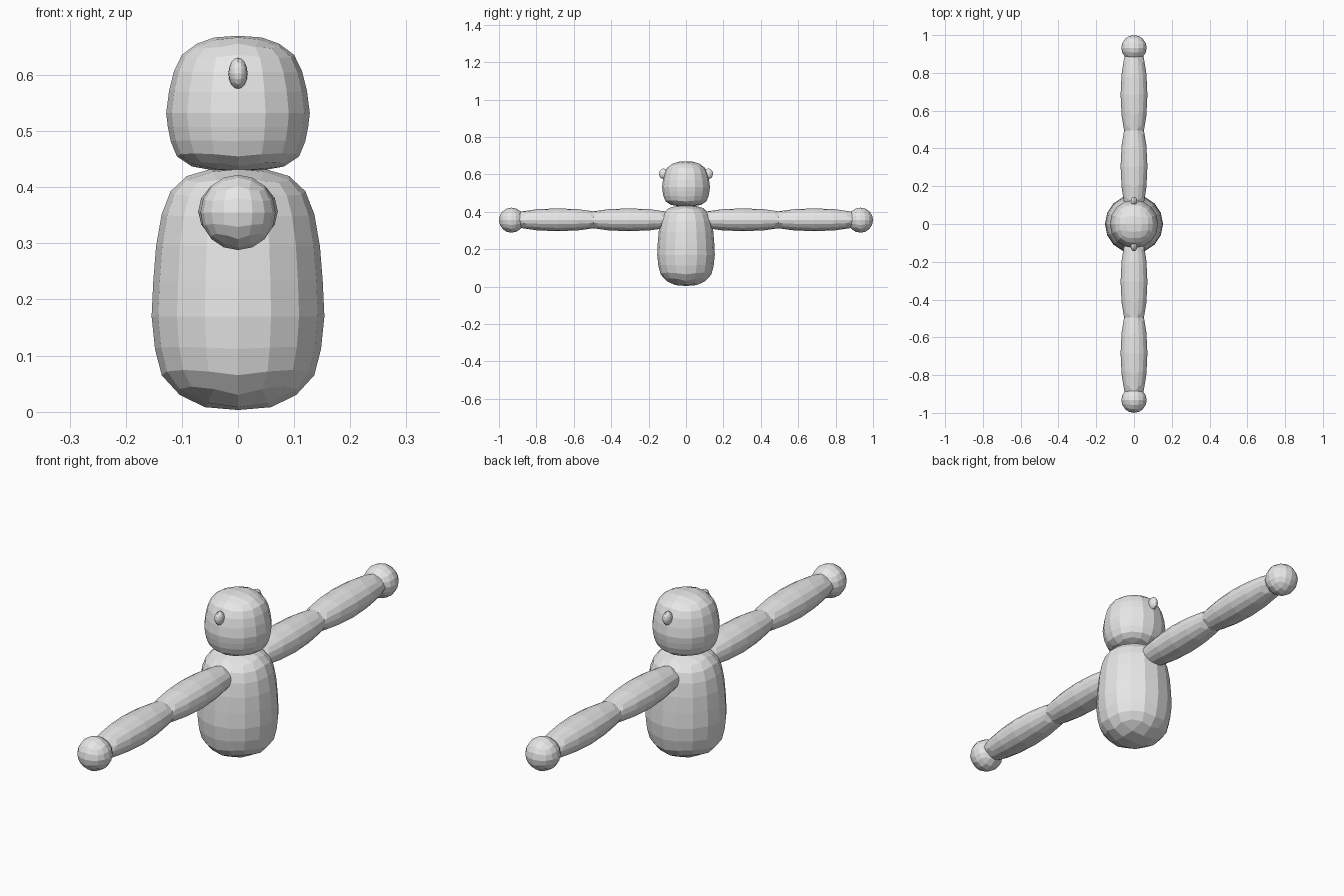
import bpy, bmesh
from math import pi, sin, cos
from mathutils import Matrix

if "Cube" in bpy.data.objects:
    bpy.data.objects.remove(bpy.data.objects["Cube"])

grey = bpy.data.materials.new("plain grey")
grey.diffuse_color = (0.8, 0.8, 0.8, 1)
grey.use_nodes = True
grey.node_tree.nodes["Principled BSDF"].inputs["Base Color"].default_value = grey.diffuse_color

# How far cube-corner columns slide along the profile, by ring counted from a pole
SLIDE = {1: 0.35, 2: 0.42, 3: 0.2, 4: 0.06}


def square_angle(i, j):
    """Angle of a square-grid point once the square is rounded to a circle."""
    if i == 0 and j == 0:
        return 0
    if abs(i) >= abs(j):
        return pi / 4 * j / i + (pi if i < 0 else 0)
    return pi / 2 - pi / 4 * i / j + (pi if j < 0 else 0)


def rounded_form(name, profile, matrix=Matrix()):
    """Rounded cube, 16 sided with gridded caps, following a (radius, height) profile."""
    last = len(profile) - 1
    bm = bmesh.new()

    def point(ring, a):
        corner = abs(sin(2 * a))
        t = ring
        if ring * 2 < last:
            t += SLIDE.get(ring, 0) * corner
        elif ring * 2 > last:
            t -= SLIDE.get(last - ring, 0) * corner
        k = min(int(t), last - 1)
        (r0, z0), (r1, z1) = profile[k], profile[k + 1]
        r, z = r0 + (r1 - r0) * (t - k), z0 + (z1 - z0) * (t - k)
        return bm.verts.new((r * cos(a), r * sin(a), z))

    # Side rings
    rings = [[point(n, k * pi / 8) for k in range(16)] for n in range(2, last - 1)]
    for low, high in zip(rings, rings[1:]):
        for k in range(16):
            m = (k + 1) % 16
            bm.faces.new((low[k], low[m], high[m], high[k]))

    # Four by four caps
    for edge, pole, step in ((rings[0], 0, 1), (rings[-1], last, -1)):
        grid = {}
        for i in range(-2, 3):
            for j in range(-2, 3):
                a, n = square_angle(i, j), max(abs(i), abs(j))
                grid[i, j] = edge[round(a * 8 / pi) % 16] if n == 2 else point(pole + step * n, a)
        for i in range(-2, 2):
            for j in range(-2, 2):
                bm.faces.new((grid[i, j], grid[i + 1, j], grid[i + 1, j + 1], grid[i, j + 1]))

    bmesh.ops.transform(bm, matrix=matrix, verts=bm.verts)
    bmesh.ops.recalc_face_normals(bm, faces=bm.faces)
    mesh = bpy.data.meshes.new(name)
    bm.to_mesh(mesh)
    bm.free()
    mesh.materials.append(grey)
    bpy.context.collection.objects.link(bpy.data.objects.new(name, mesh))


BALL = [(sin(k * pi / 8), -cos(k * pi / 8)) for k in range(9)]


def ellipsoid(name, centre, radii, turn=0):
    matrix = (Matrix.Translation(centre) @ Matrix.Diagonal((*radii, 1))
              @ Matrix.Rotation(turn, 4, 'X'))
    rounded_form(name, BALL, matrix)


# Body and head
rounded_form("body", [(0, .003), (.059, .008), (.104, .03), (.136, .065), (.148, .112),
                      (.154, .17), (.151, .233), (.146, .295), (.136, .352), (.12, .393),
                      (.091, .42), (.05, .432), (0, .435)])
rounded_form("head", [(0, .427), (.043, .43), (.082, .437), (.109, .455), (.12, .482),
                      (.125, .507), (.128, .532), (.123, .571), (.114, .607), (.1, .636),
                      (.073, .656), (.042, .667), (0, .67)])

# Arms, hands and eyes on the front and back
for side, s in (("front", -1), ("back", 1)):
    ellipsoid(side + "_upper_arm", (0, s * .305, .357), (.071, .29, .061), pi / 2)
    ellipsoid(side + "_forearm", (0, s * .685, .357), (.071, .29, .061), pi / 2)
    ellipsoid(side + "_hand", (0, s * .933, .355), (.067, .067, .067))
    ellipsoid(side + "_eye", (0, s * .12, .603), (.017, .024, .028))
